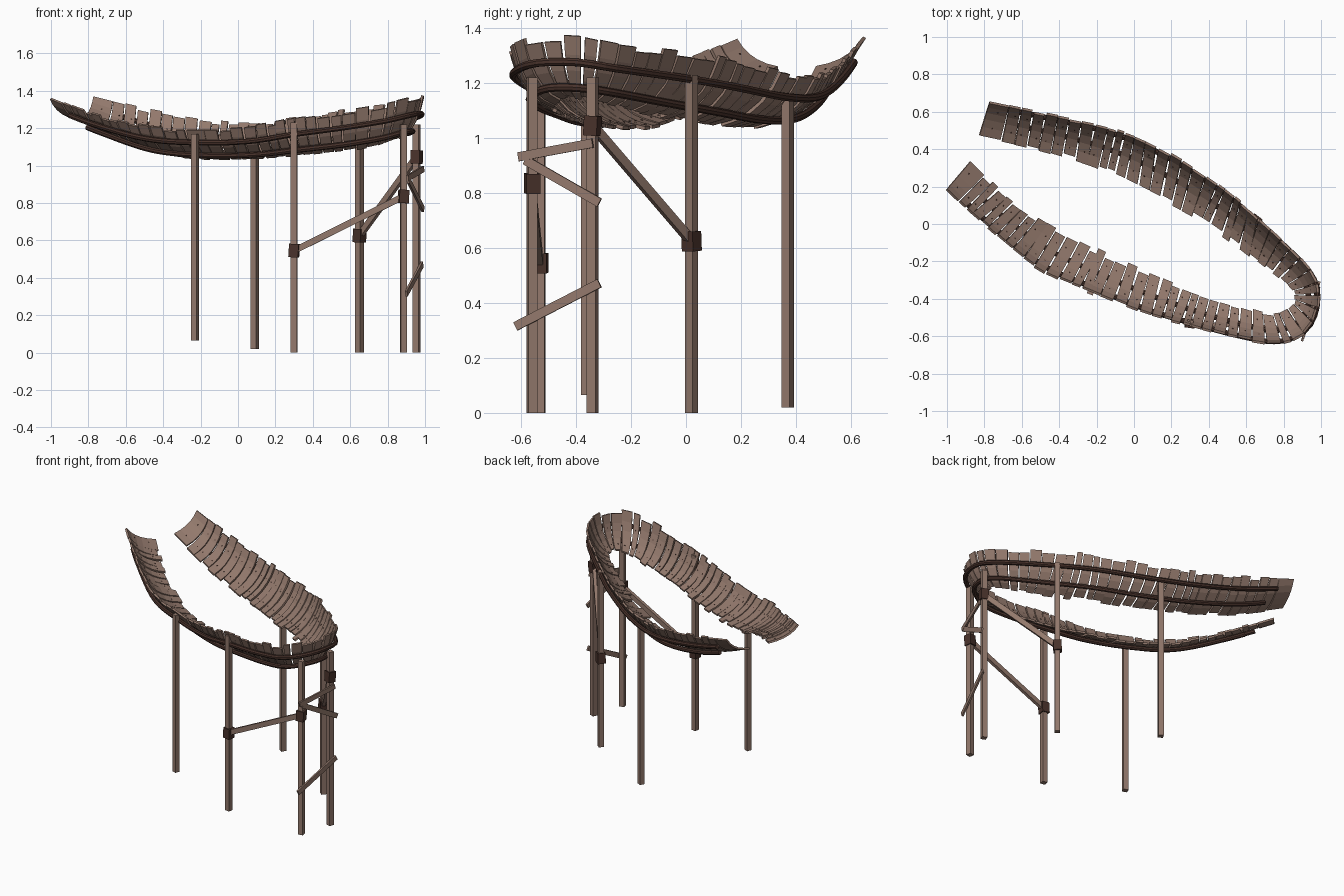
import bpy, bmesh, math, random
from mathutils import Vector, Matrix

if "Cube" in bpy.data.objects:
    bpy.data.objects.remove(bpy.data.objects["Cube"])

random.seed(4)

def material(name, rgb):
    m = bpy.data.materials.new(name)
    m.diffuse_color = (*rgb, 1)
    m.use_nodes = True
    m.node_tree.nodes["Principled BSDF"].inputs["Base Color"].default_value = m.diffuse_color
    return m

WOOD = material("wood", (0.29, 0.19, 0.15))
DARK = material("dark_wood", (0.065, 0.032, 0.024))

def make(name, bm, mat):
    bmesh.ops.recalc_face_normals(bm, faces=bm.faces)
    me = bpy.data.meshes.new(name)
    bm.to_mesh(me)
    bm.free()
    me.materials.append(mat)
    ob = bpy.data.objects.new(name, me)
    bpy.context.collection.objects.link(ob)
    return ob

# Track stations: outer edge x, y, z, then inner edge x, y, z
STATIONS = [
    (-1.00, .185, 1.36, -.88, .34, 1.26), (-.80, 0, 1.285, -.66, .13, 1.17),
    (-.51, -.235, 1.215, -.40, -.04, 1.07), (-.235, -.355, 1.195, -.15, -.165, 1.04),
    (.05, -.47, 1.205, .10, -.275, 1.04), (.30, -.54, 1.25, .35, -.375, 1.06),
    (.57, -.61, 1.29, .58, -.445, 1.085), (.78, -.635, 1.325, .74, -.485, 1.115),
    (.93, -.565, 1.36, .84, -.445, 1.15), (.985, -.40, 1.365, .86, -.385, 1.15),
    (.935, -.24, 1.335, .81, -.315, 1.14), (.67, .02, 1.305, .62, -.165, 1.10),
    (.46, .20, 1.275, .38, .01, 1.07), (.165, .39, 1.235, .12, .155, 1.045),
    (-.107, .505, 1.235, -.15, .285, 1.05), (-.45, .58, 1.29, -.48, .395, 1.12),
    (-.78, .65, 1.37, -.83, .475, 1.26)]

def spline(u):
    i = min(int(u), len(STATIONS) - 2)
    f = u - i
    P = [STATIONS[max(0, min(len(STATIONS) - 1, i + k))] for k in (-1, 0, 1, 2)]
    v = [.5 * (2*b + (c-a)*f + (2*a-5*b+4*c-d)*f*f + (3*b-a-3*c+d)*f**3) for a, b, c, d in zip(*P)]
    return Vector(v[:3]), Vector(v[3:])

# Dense samples with running length along the middle of the track
DENSE = [spline(i * (len(STATIONS) - 1) / 600) for i in range(601)]
RUN = [0]
for (a, b), (c, d) in zip(DENSE, DENSE[1:]):
    RUN.append(RUN[-1] + ((a + b - c - d) * .5).length)
TOTAL = RUN[-1]

def edges(s):
    s = max(0, min(TOTAL, s))
    k = next((i for i in range(600) if RUN[i + 1] >= s), 599)
    f = (s - RUN[k]) / (RUN[k + 1] - RUN[k])
    return [DENSE[k][j].lerp(DENSE[k + 1][j], f) for j in (0, 1)]

def surface(s, t):
    """Point on the scooped deck; t = 0 inner edge, 1 outer edge."""
    o, i = edges(s)
    c = i.lerp(o, .72)
    c.z = i.z + .18 * (o.z - i.z)
    return i * (1-t)**2 + c * 2*t*(1-t) + o * t*t

def normal(s, t):
    s = max(.02, min(TOTAL - .02, s))
    dt = surface(s, t + .02) - surface(s, t - .02)
    ds = surface(s + .01, t) - surface(s - .01, t)
    return dt.cross(ds).normalized()

# Deck planks and their nail heads
planks, nails = bmesh.new(), bmesh.new()
s = 0
while s < TOTAL - .02:
    end_plank = s < .05 or s > TOTAL - .13
    w = .105 if end_plank else random.uniform(.045, .075)
    s1 = min(s + w, TOTAL)
    if TOTAL - s1 < .04:
        s1 = TOTAL
    e0, e1 = (0, 1) if end_plank else (random.uniform(-.05, .06), random.uniform(.94, 1.03))
    lift, skew = random.uniform(-.004, .004), random.uniform(-.006, .006)
    gap = random.uniform(.001, .006)
    rows = []
    N = 5
    for j in range(N + 1):
        t = e0 + (e1 - e0) * j / N
        k = skew * (2 * t - 1)
        n = normal((s + s1) / 2, t)
        a, b = surface(s + gap + k, t), surface(s1 - gap + k, t)
        rows.append([planks.verts.new(p) for p in
                     (a + n*(lift + .006), b + n*(lift + .006), b + n*(lift - .007), a + n*(lift - .007))])
    for r0, r1 in zip(rows, rows[1:]):
        for q in range(4):
            planks.faces.new((r0[q], r0[(q+1) % 4], r1[(q+1) % 4], r1[q]))
    planks.faces.new(rows[0])
    planks.faces.new(rows[-1][::-1])
    for t in (.2, .68):
        m = s + (s1 - s) * random.uniform(.35, .65)
        n = normal(m, t)
        mat = Matrix.Translation(surface(m, t) + n*(lift + .006)) @ n.to_track_quat('Z', 'Y').to_matrix().to_4x4()
        bmesh.ops.create_cone(nails, cap_ends=True, segments=6, radius1=.005, radius2=.004, depth=.005, matrix=mat)
    s = s1
make("deck_planks", planks, WOOD)
make("nail_heads", nails, DARK)

# Two bent rails under the deck
for name, t, s0, s1 in (("upper_rail", .74, .14, TOTAL - .13), ("lower_rail", .36, .20, TOTAL - .19)):
    bm = bmesh.new()
    prev = None
    M = 110
    for i in range(M + 1):
        q = s0 + (s1 - s0) * i / M
        n = normal(q, t)
        side = n.cross(surface(q + .01, t) - surface(q - .01, t)).normalized()
        c = surface(q, t) - n * .021
        ring = [bm.verts.new(c + .015 * (n * math.cos(a) + side * math.sin(a)))
                for a in [k * math.tau / 8 for k in range(8)]]
        if prev:
            for k in range(8):
                bm.faces.new((prev[k], prev[(k+1) % 8], ring[(k+1) % 8], ring[k]))
        else:
            bm.faces.new(ring)
        prev = ring
    bm.faces.new(prev[::-1])
    make(name, bm, DARK)

def box(name, center, size, rot, mat):
    bm = bmesh.new()
    bmesh.ops.create_cube(bm, size=1)
    bmesh.ops.transform(bm, verts=bm.verts,
                        matrix=Matrix.Translation(center) @ rot @ Matrix.Diagonal((*size, 1)))
    return make(name, bm, mat)

def beam(name, p, q, thick, wide, mat):
    p, q = Vector(p), Vector(q)
    x = (q - p).normalized()
    y = Vector((0, 0, 1)).cross(x).normalized()
    rot = Matrix((x, y, x.cross(y))).transposed().to_4x4()
    box(name, (p + q) / 2, ((q - p).length, thick, wide), rot, mat)

# Posts: x, y, bottom, top, turn in degrees
POSTS = [(-.23, -.36, .065, 1.17, -22), (.09, .37, .02, 1.14, -28), (.30, -.53, 0, 1.23, -8),
         (.65, .02, 0, 1.23, -38), (.885, -.56, 0, 1.22, 10), (.955, -.34, 0, 1.22, 70)]
for i, (x, y, a, b, r) in enumerate(POSTS):
    box(f"post_{i+1}", (x, y, (a + b) / 2), (.034, .034, b - a), Matrix.Rotation(math.radians(r), 4, 'Z'), WOOD)

# Diagonal braces with dark brackets on the posts
for i, (a, za, b, zb) in enumerate([(2, .545, 4, .835), (5, 1.045, 3, .625)]):
    beam(f"brace_{i+1}", (*POSTS[a][:2], za), (*POSTS[b][:2], zb), .022, .034, WOOD)
    for k, z in ((a, za), (b, zb)):
        x, y, r = POSTS[k][0], POSTS[k][1], POSTS[k][4]
        box(f"bracket_{k+1}", (x, y, z), (.052, .052, .072),
            Matrix.Rotation(math.radians(r), 4, 'Z') @ Matrix.Rotation(.06, 4, 'Y'), DARK)

# Cross boards nailed to the outside of the two end posts
BOARDS = [((.905, -.61, .932), (.99, -.34, .982)), ((.912, -.585, .92), (.99, -.315, .765)),
          ((.90, -.62, .315), (.985, -.315, .472))]
for i, (p, q) in enumerate(BOARDS):
    beam(f"cross_board_{i+1}", p, q, .012, .033, WOOD)
